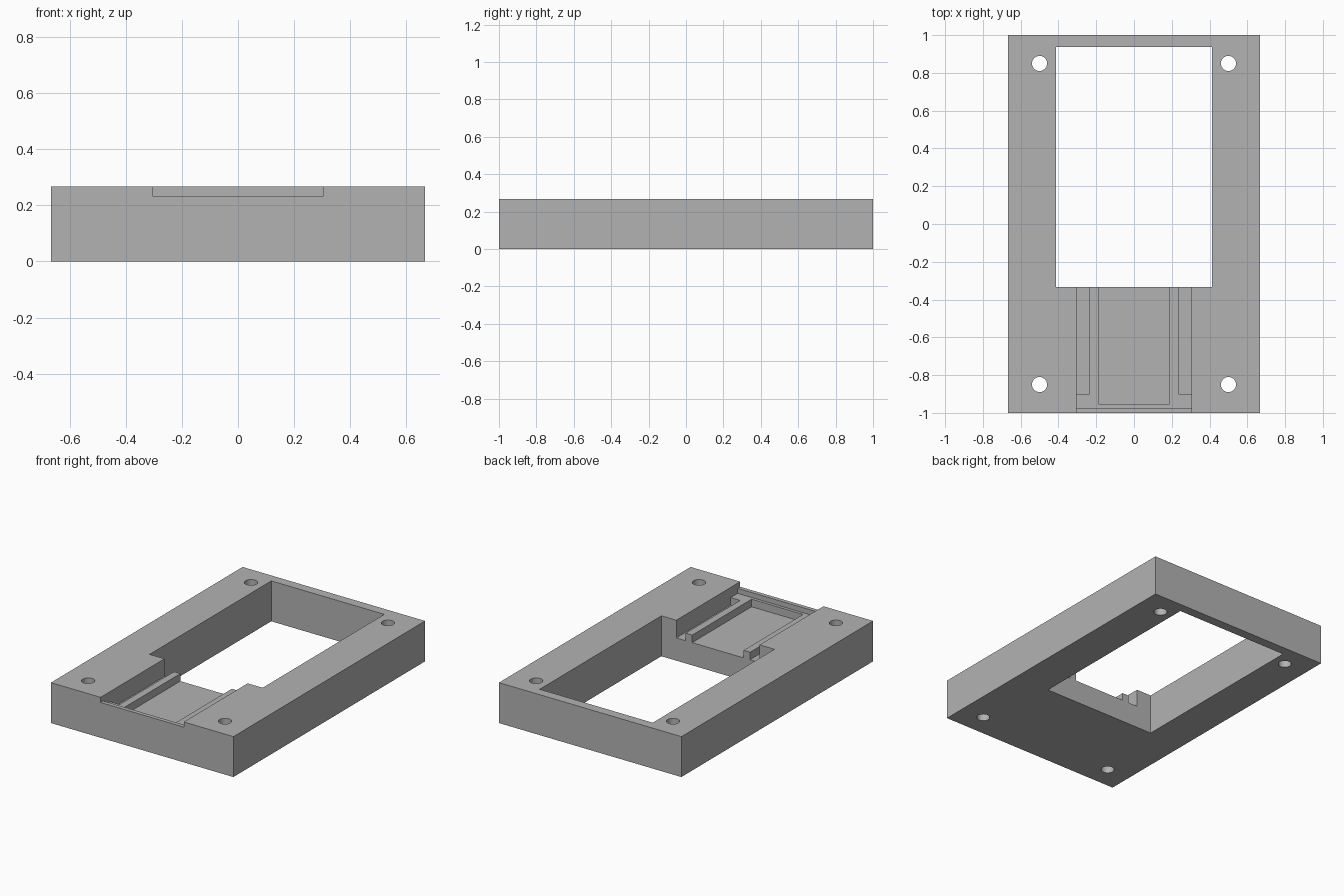
import bpy

if "Cube" in bpy.data.objects:
    bpy.data.objects.remove(bpy.data.objects["Cube"])

L, W, H = 2.0, 1.333, 0.267      # frame length, width, height
OPEN_FRONT = -0.333              # front edge of the large opening
TOP = H + 0.1                    # cutters reach above the top face

grey = bpy.data.materials.new("plain grey")
grey.diffuse_color = (0.45, 0.45, 0.45, 1)
grey.use_nodes = True
grey.node_tree.nodes["Principled BSDF"].inputs["Base Color"].default_value = grey.diffuse_color


def box(name, x, y, z):
    """Box spanning the given (min, max) ranges."""
    bpy.ops.mesh.primitive_cube_add(
        size=1, location=[(a + b) / 2 for a, b in (x, y, z)])
    ob = bpy.context.object
    ob.name = name
    ob.scale = [b - a for a, b in (x, y, z)]
    bpy.ops.object.transform_apply(location=True, rotation=False, scale=True)
    return ob


def cut(target, cutter):
    """Subtract the cutter from the target and discard it."""
    mod = target.modifiers.new("cut", 'BOOLEAN')
    mod.operation = 'DIFFERENCE'
    mod.solver = 'EXACT'
    mod.object = cutter
    bpy.context.view_layer.objects.active = target
    bpy.ops.object.modifier_apply(modifier=mod.name)
    bpy.data.objects.remove(cutter, do_unlink=True)


# Outer block
frame = box("mounting_frame", (-W / 2, W / 2), (-L / 2, L / 2), (0, H))
frame.data.materials.append(grey)

# Large through opening
cut(frame, box("opening_cutter", (-0.413, 0.413), (OPEN_FRONT, 0.937), (-0.1, TOP)))

# Front channel, stepping down from the lip to the ribs to the floor
BACK = OPEN_FRONT + 0.1
cut(frame, box("lip_cutter", (-0.304, 0.304), (-1.1, BACK), (0.233, TOP)))
cut(frame, box("recess_cutter", (-0.304, 0.304), (-0.973, BACK), (0.2, TOP)))
cut(frame, box("pocket_cutter", (-0.188, 0.188), (-0.953, BACK), (0.15, TOP)))
for s in (-1, 1):
    xs = sorted((s * 0.235, s * 0.304))
    cut(frame, box("groove_cutter", xs, (-0.9, BACK), (0.15, TOP)))

# Four corner screw holes
for x in (-0.5, 0.5):
    for y in (-0.85, 0.85):
        bpy.ops.mesh.primitive_cylinder_add(
            vertices=48, radius=0.04, depth=1, location=(x, y, H / 2))
        cut(frame, bpy.context.object)

# Smooth hole walls, keep all edges crisp
bpy.ops.object.select_all(action='DESELECT')
frame.select_set(True)
bpy.context.view_layer.objects.active = frame
bpy.ops.object.shade_smooth_by_angle(angle=0.52)
